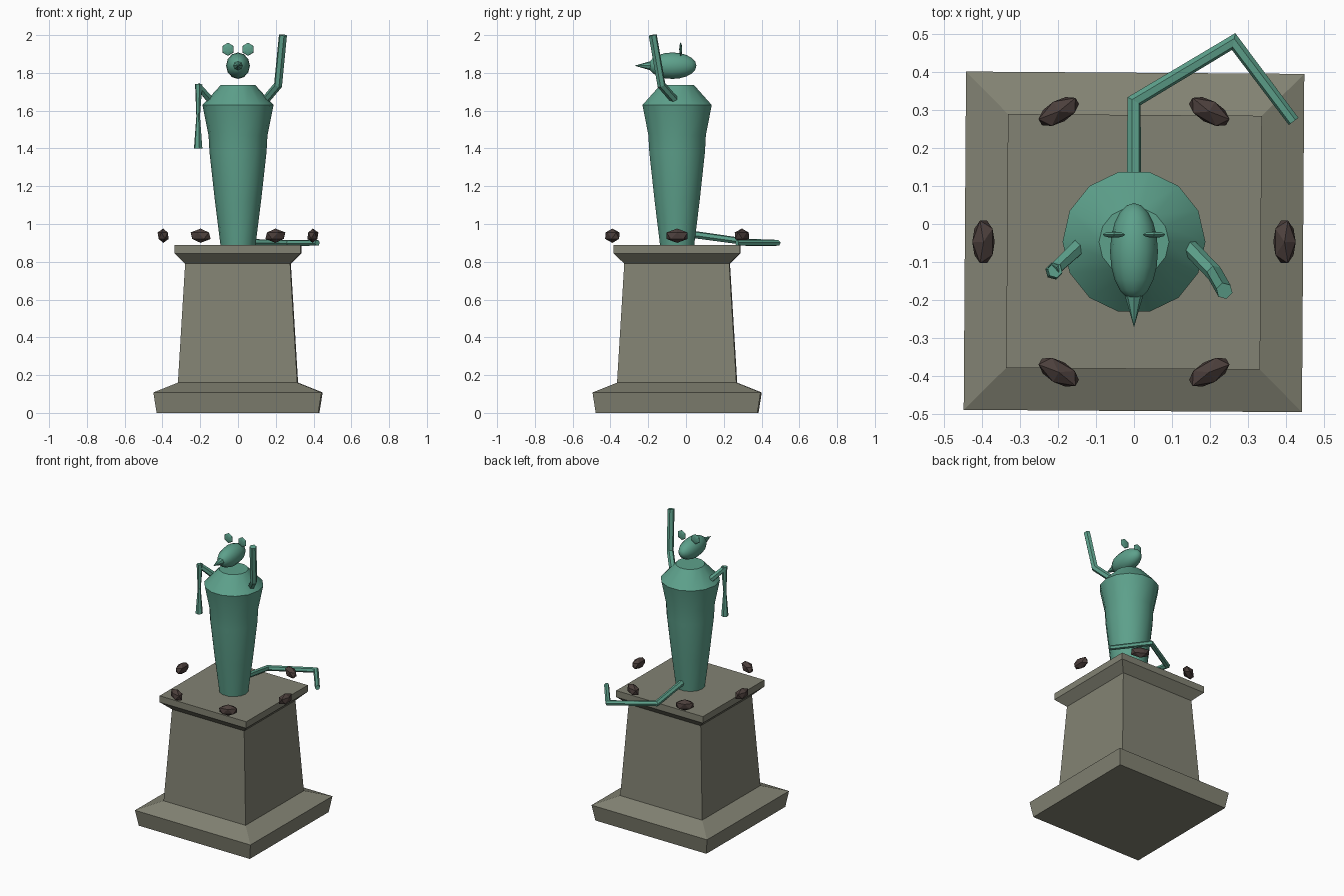
import bpy, bmesh, math
from mathutils import Vector, Matrix

if "Cube" in bpy.data.objects:
    bpy.data.objects.remove(bpy.data.objects["Cube"])

CY = -0.047  # centre line of the pedestal and statue


def material(name, rgb):
    m = bpy.data.materials.new(name)
    m.diffuse_color = (*rgb, 1)
    m.use_nodes = True
    m.node_tree.nodes["Principled BSDF"].inputs["Base Color"].default_value = m.diffuse_color
    return m


PATINA = material("green_patina", (0.11, 0.355, 0.26))
STONE = material("grey_stone", (0.225, 0.225, 0.172))
ROCK = material("dark_rock", (0.072, 0.050, 0.045))


def finish(name, bm, mat, smooth=None):
    bmesh.ops.recalc_face_normals(bm, faces=bm.faces)
    me = bpy.data.meshes.new(name)
    bm.to_mesh(me)
    bm.free()
    me.materials.append(mat)
    if smooth:
        me.polygons.foreach_set("use_smooth", [True] * len(me.polygons))
        me.set_sharp_from_angle(angle=math.radians(smooth))
    ob = bpy.data.objects.new(name, me)
    bpy.context.collection.objects.link(ob)
    return ob


def bridge(bm, rings):
    """Skin a list of vertex rings and cap both ends."""
    n = len(rings[0])
    for a, b in zip(rings, rings[1:]):
        for i in range(n):
            j = (i + 1) % n
            bm.faces.new((a[i], a[j], b[j], b[i]))
    bm.faces.new(rings[0])
    bm.faces.new(rings[-1])


def turned(name, profile, sides, mat, start=0.0, smooth=None):
    """Lathe a (radius, z) profile about the centre line."""
    bm = bmesh.new()
    rings = []
    for r, z in profile:
        angles = [start + math.tau * i / sides for i in range(sides)]
        rings.append([bm.verts.new((r * math.cos(a), CY + r * math.sin(a), z)) for a in angles])
    bridge(bm, rings)
    return finish(name, bm, mat, smooth)


def tube(name, points, radii, mat, sides=6):
    """Straight-sided tube with mitred joints."""
    bm = bmesh.new()
    pts = [Vector(p) for p in points]
    dirs = [(b - a).normalized() for a, b in zip(pts, pts[1:])]
    t = dirs[0]
    u = t.orthogonal().normalized()
    v = t.cross(u)
    offs = [u * math.cos(math.tau * i / sides) + v * math.sin(math.tau * i / sides)
            for i in range(sides)]
    rings = []
    for k, p in enumerate(pts):
        if 0 < k < len(dirs):
            t, t2 = dirs[k - 1], dirs[k]
            n = (t + t2).normalized()
            offs = [o - t * (o.dot(n) / t.dot(n)) for o in offs]
        rings.append([bm.verts.new(p + o * radii[k]) for o in offs])
        if 0 < k < len(dirs):
            offs = [o - t2 * o.dot(t2) for o in offs]
    bridge(bm, rings)
    return finish(name, bm, mat)


def ball(name, centre, size, segs, rings, mat, smooth=None):
    """Ellipsoid with its poles along y."""
    bm = bmesh.new()
    mx = (Matrix.Translation(centre) @ Matrix.Diagonal((*size, 1))
          @ Matrix.Rotation(math.pi / 2, 4, 'X'))
    bmesh.ops.create_uvsphere(bm, u_segments=segs, v_segments=rings, radius=1, matrix=mx)
    return finish(name, bm, mat, smooth)


# Pedestal: square stepped profile of half widths
steps = [(0.428, 0), (0.445, 0.108), (0.316, 0.16), (0.278, 0.79), (0.334, 0.845), (0.334, 0.89)]
turned("pedestal", [(w * math.sqrt(2), z) for w, z in steps], 4, STONE,
       math.radians(45 - 0.4))

# Statue body
turned("body", [(0.093, 0.89), (0.122, 1.12), (0.151, 1.38), (0.156, 1.47),
                (0.188, 1.63), (0.092, 1.735)], 14, PATINA, smooth=35)

# Head, snout and ears
ball("head", (0, -0.072, 1.838), (0.063, 0.127, 0.070), 12, 10, PATINA, smooth=40)
bm = bmesh.new()
bmesh.ops.create_cone(bm, cap_ends=True, segments=8, radius1=0.026, radius2=0, depth=0.09,
                      matrix=Matrix.Translation((0, -0.227, 1.838))
                      @ Matrix.Rotation(math.pi / 2, 4, 'X'))
finish("snout", bm, PATINA)
for side, s in (("left", -1), ("right", 1)):
    ball(side + "_ear", (s * 0.053, -0.028, 1.925), (0.034, 0.008, 0.035), 6, 6, PATINA)

# Raised arm
tube("raised_arm", [(0.14, -0.055, 1.65), (0.212, -0.13, 1.735), (0.238, -0.176, 2.0)],
     [0.022, 0.022, 0.022], PATINA)

# Hanging arm: upper arm and pinched forearm
tube("hanging_upper_arm", [(-0.14, -0.055, 1.65), (-0.212, -0.122, 1.732)],
     [0.022, 0.018], PATINA)
tube("hanging_forearm", [(-0.208, -0.122, 1.74), (-0.211, -0.124, 1.57), (-0.211, -0.124, 1.40)],
     [0.020, 0.010, 0.023], PATINA)

# Bent tail
tube("tail", [(0, 0.0, 0.95), (0, 0.323, 0.905), (0.262, 0.48, 0.90), (0.42, 0.27, 0.90)],
     [0.02, 0.018, 0.017, 0.016], PATINA)

# Ring of floating rocks
for i in range(6):
    a = math.tau * i / 6
    bm = bmesh.new()
    bmesh.ops.create_icosphere(
        bm, subdivisions=1, radius=1,
        matrix=Matrix.Translation((0.396 * math.cos(a), CY + 0.396 * math.sin(a), 0.938))
        @ Matrix.Rotation(a, 4, 'Z') @ Matrix.Diagonal((0.033, 0.066, 0.038, 1)))
    finish(f"rock_{i + 1}", bm, ROCK)
